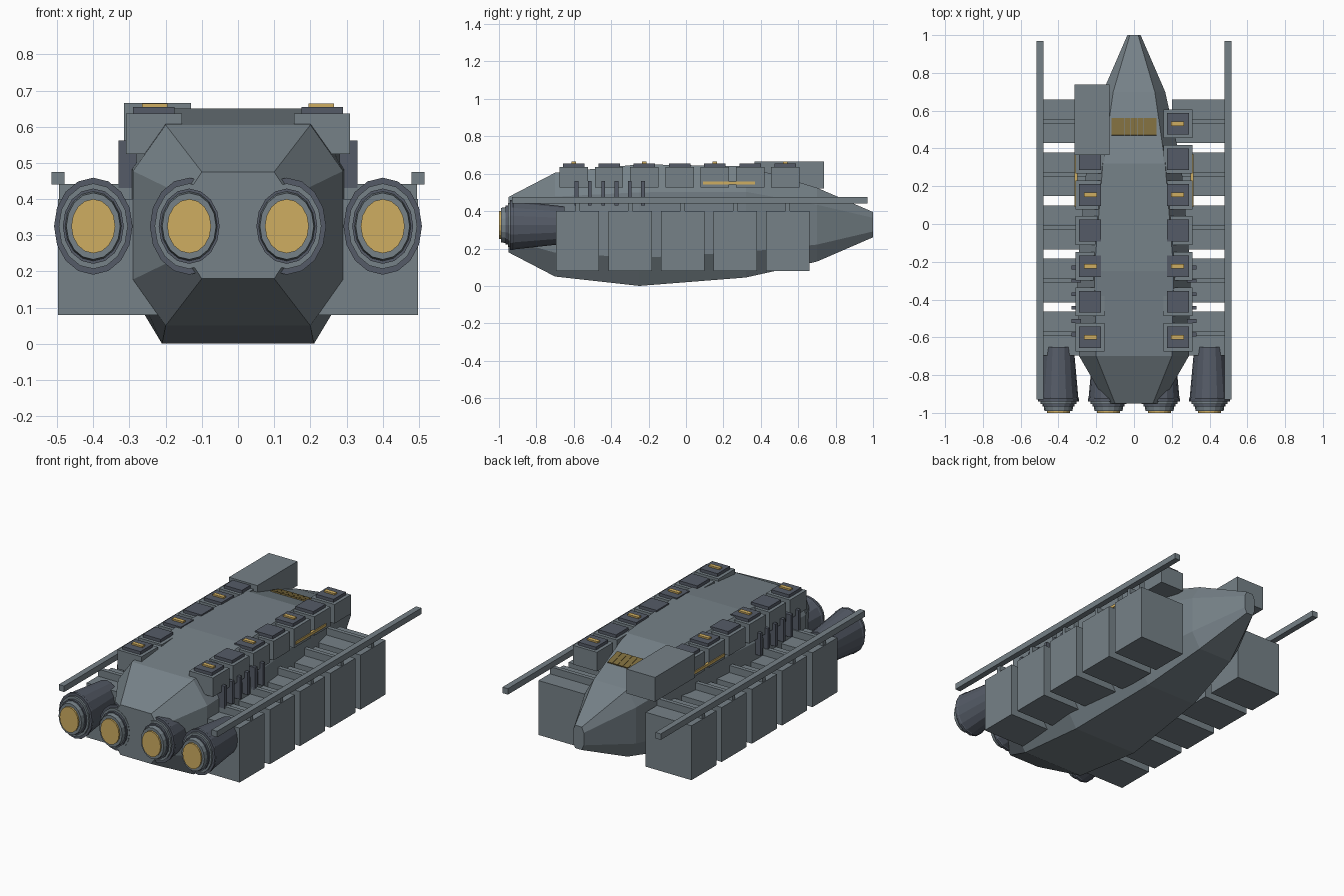
import bpy, bmesh, math

if "Cube" in bpy.data.objects:
    bpy.data.objects.remove(bpy.data.objects["Cube"])


def material(name, rgb):
    m = bpy.data.materials.new(name)
    m.use_nodes = True
    m.diffuse_color = (*rgb, 1)
    m.node_tree.nodes["Principled BSDF"].inputs["Base Color"].default_value = (*rgb, 1)
    return m


GREY = material("hull grey", (0.18, 0.22, 0.245))
DARK = material("dark steel", (0.09, 0.105, 0.135))
GOLD = material("gold glow", (0.62, 0.42, 0.12))
BRONZE = material("bronze window", (0.2, 0.145, 0.045))


def finish(name, bm, *mats):
    bmesh.ops.recalc_face_normals(bm, faces=bm.faces)
    me = bpy.data.meshes.new(name)
    bm.to_mesh(me)
    bm.free()
    for m in mats:
        me.materials.append(m)
    ob = bpy.data.objects.new(name, me)
    bpy.context.collection.objects.link(ob)
    return ob


def box(name, x, y, z, mat):
    """Box from (low, high) ranges on each axis."""
    bm = bmesh.new()
    bmesh.ops.create_cube(bm, size=1)
    for v in bm.verts:
        for i, (a, b) in enumerate((x, y, z)):
            v.co[i] = (a + b) / 2 + v.co[i] * (b - a)
    return finish(name, bm, mat)


def span(c, w):
    return (c - w / 2, c + w / 2)


def loft(bm, rings):
    """Skin a list of vertex rings and cap both ends."""
    n = len(rings[0])
    faces = []
    for a, b in zip(rings, rings[1:]):
        faces.append([bm.faces.new((a[i], a[(i + 1) % n], b[(i + 1) % n], b[i])) for i in range(n)])
    bm.faces.new(rings[0])
    end = bm.faces.new(rings[-1])
    return faces, end


# Hull: octagonal sections as (y, low z, high z, flat half width, full half width)
SECTIONS = [
    (-0.95, 0.18, 0.475, 0.1, 0.145),
    (-0.7, 0.05, 0.605, 0.2, 0.29),
    (-0.25, 0.0, 0.65, 0.21, 0.3),
    (0.32, 0.045, 0.64, 0.165, 0.25),
    (0.7, 0.13, 0.525, 0.11, 0.165),
    (1.0, 0.26, 0.395, 0.022, 0.035),
]
bm = bmesh.new()
rings = []
for y, lo, hi, flat, full in SECTIONS:
    cut = (hi - lo) * 0.23
    half = [(flat, lo), (full, lo + cut), (full, hi - cut), (flat, hi)]
    outline = half + [(-x, z) for x, z in reversed(half)]
    rings.append([bm.verts.new((x, y, z)) for x, z in outline])
loft(bm, rings)
finish("hull", bm, GREY)


# Slatted window on the sloping nose deck
def deck(y):
    return 0.64 - (y - 0.32) * 0.115 / 0.38


slope = math.atan2(-0.115, 0.38)
for i in range(7):
    x = -0.102 + i * 0.034
    pane = box("window_slat", span(0, 0.032), span(0, 0.095), span(0, 0.009), BRONZE)
    pane.location = (x, 0.515, deck(0.515) + 0.003)
    pane.rotation_euler.x = slope


# Engines: oval stepped profiles (y, radius), gold at the end
def engine(name, x):
    profile = [(-0.65, 0.1), (-0.92, 0.13), (-0.925, 0.134), (-0.94, 0.134), (-0.94, 0.118),
               (-0.952, 0.118), (-0.952, 0.104), (-0.965, 0.104), (-0.965, 0.096),
               (-0.99, 0.092), (-0.99, 0.075), (-1.0, 0.075)]
    grey_bands = (4, 5, 8, 9)
    sides = 16
    bm = bmesh.new()
    rings = []
    for y, r in profile:
        ring = []
        for k in range(sides):
            a = math.tau * k / sides
            ring.append(bm.verts.new((x + 0.81 * r * math.cos(a), y, 0.325 + r * math.sin(a))))
        rings.append(ring)
    bands, end = loft(bm, rings)
    for i, band in enumerate(bands):
        for f in band:
            f.material_index = 1 if i in grey_bands else 0
    for f in bands[-1] + [end]:
        f.material_index = 2
    finish(name, bm, DARK, GREY, GOLD)


for x in (-0.4, -0.135, 0.135, 0.4):
    engine("engine", x)

# Everything repeated on both flanks
for s in (-1, 1):
    def flank(name, x, y, z, mat):
        box(name, tuple(sorted((s * x[0], s * x[1]))), y, z, mat)

    # Cargo pods with arms that carry the long rail
    for i in range(5):
        y = -0.58 + i * 0.281
        flank("cargo_pod", (0.2, 0.498), span(y, 0.232), (0.08, 0.4), GREY)
        flank("rail_arm", (0.2, 0.495), span(y, 0.024), (0.39, 0.442), GREY)
    flank("side_rail", (0.48, 0.515), (-0.93, 0.97), (0.44, 0.475), GREY)

    # Deck turrets, every other one lit
    for i in range(7):
        y = -0.6 + i * 0.1885
        flank("turret_base", (0.155, 0.31), span(y, 0.152), (0.525, 0.637), GREY)
        flank("turret_plate", (0.175, 0.29), span(y, 0.115), (0.63, 0.655), DARK)
        if i % 2 == 0:
            flank("turret_light", (0.195, 0.265), span(y, 0.024), (0.65, 0.664), GOLD)

    # Exhaust fins and light strip on the upper flank
    for i in range(6):
        flank("side_fin", (0.28, 0.33), span(-0.585 + i * 0.071, 0.02), (0.43, 0.562), DARK)
    flank("light_strip", (0.3, 0.316), (0.09, 0.37), span(0.55, 0.016), GOLD)

# Command block on one side of the deck
box("command_block", (-0.315, -0.13), (0.365, 0.738), (0.522, 0.665), GREY)
